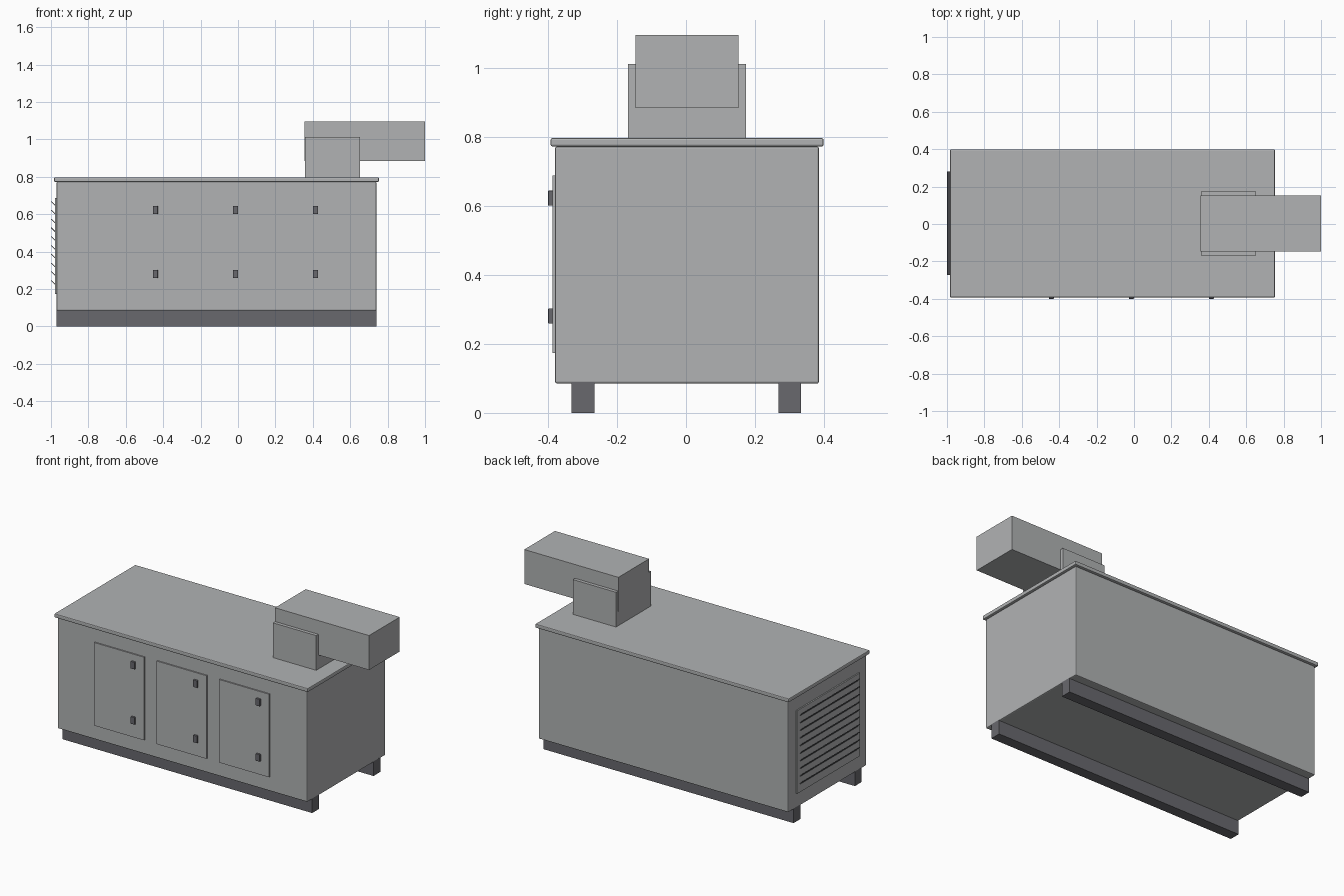
import bpy, math

if "Cube" in bpy.data.objects:
    bpy.data.objects.remove(bpy.data.objects["Cube"])


def material(name, rgb):
    m = bpy.data.materials.new(name)
    m.diffuse_color = (*rgb, 1)
    m.use_nodes = True
    m.node_tree.nodes["Principled BSDF"].inputs["Base Color"].default_value = m.diffuse_color
    return m


GREY = material("light grey paint", (0.44, 0.45, 0.455))
DARK = material("dark grey metal", (0.14, 0.14, 0.155))
YC = 0.003   # middle of the cabinet in depth
XC = -0.115  # middle of the cabinet in length


def box(name, x, y, z, mat, bevel=0, tilt=0):
    """Box from (min, max) ranges, optionally tilted about its own y axis."""
    mid = [(a + b) / 2 for a, b in (x, y, z)]
    size = [b - a for a, b in (x, y, z)]
    bpy.ops.mesh.primitive_cube_add(size=1, location=mid)
    ob = bpy.context.object
    ob.name = name
    ob.scale = size
    bpy.ops.object.transform_apply(location=False, rotation=False, scale=True)
    ob.rotation_euler.y = tilt
    ob.data.materials.append(mat)
    if bevel:
        mod = ob.modifiers.new("soft_edge", 'BEVEL')
        mod.width = bevel
        mod.segments = 2
    return ob


def around(c, half):
    return (c - half, c + half)


# Cabinet and overhanging roof
box("cabinet", (-0.97, 0.74), around(YC, 0.383), (0.085, 0.773), GREY, 0.006)
box("roof", (-0.983, 0.753), around(YC, 0.396), (0.773, 0.797), GREY, 0.005)

# Base skids
for side, name in ((-1, "front_skid"), (1, "back_skid")):
    box(name, (-0.97, 0.74), around(YC - 0.002 + side * 0.3, 0.033), (0, 0.09), DARK)

# Three doors, each with two latches
for i in range(3):
    cx = XC + (i - 1) * 0.428
    box(f"door_{i + 1}", around(cx, 0.171), (-0.388, -0.375), (0.174, 0.688), GREY)
    for z, level in ((0.281, "lower"), (0.623, "upper")):
        box(f"door_{i + 1}_{level}_latch", around(cx + 0.101, 0.0135),
            (-0.4, -0.386), around(z, 0.022), DARK, 0.002)

# Intake panel with tilted louvre slats on the left end
box("louvre_panel", (-0.978, -0.965), around(YC, 0.307), (0.174, 0.688), GREY)
for i in range(10):
    z = 0.447 + (i - 4.5) * 0.047
    box(f"louvre_slat_{i + 1}", around(-0.988, 0.002), around(YC, 0.277),
        around(z, 0.015), DARK, tilt=-math.radians(45))

# Exhaust duct: upright box and horizontal outlet
box("exhaust_riser", (0.357, 0.653), around(YC, 0.171), (0.79, 1.012), GREY)
box("exhaust_outlet", (0.356, 1.0), around(YC, 0.15), (0.884, 1.097), GREY)
